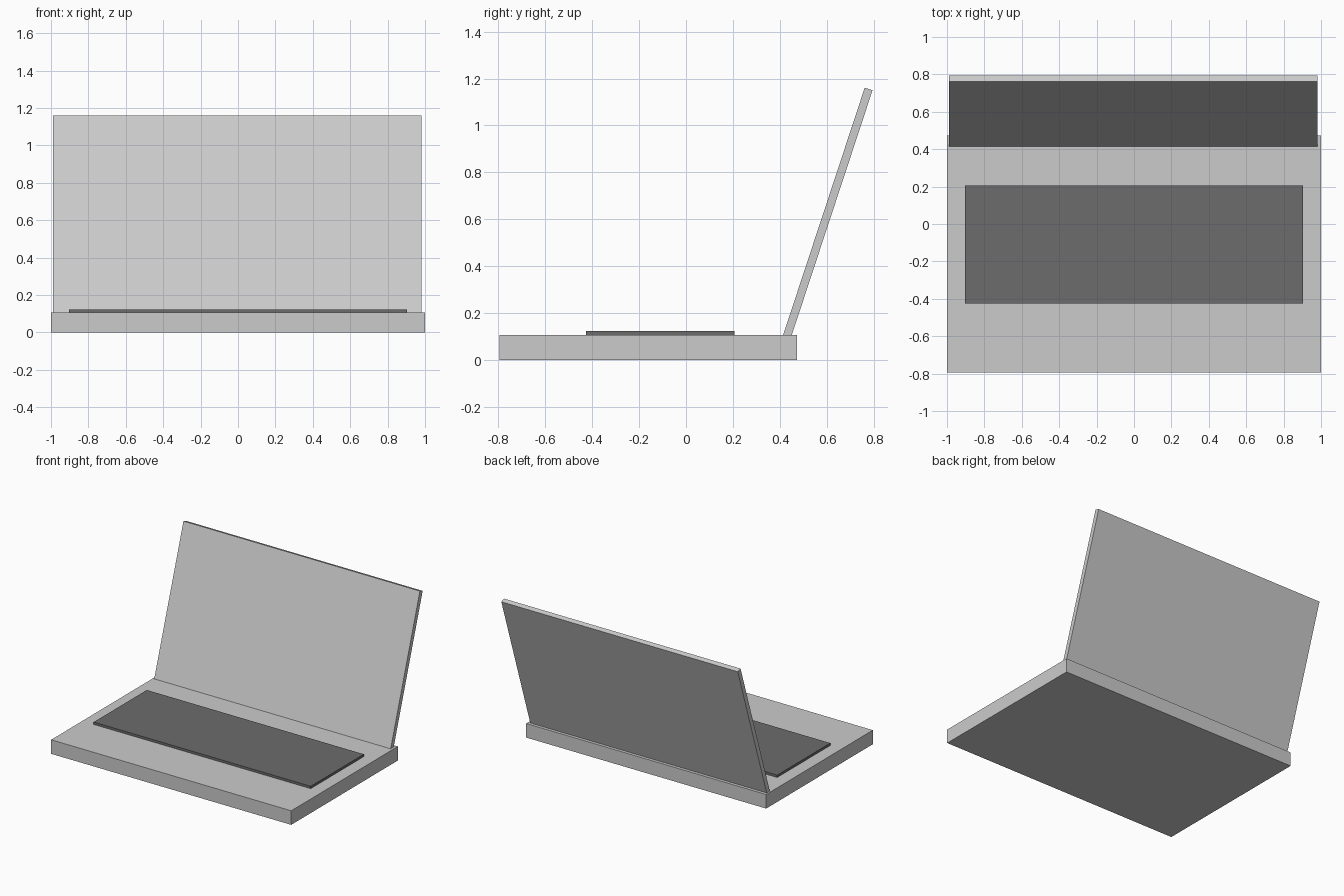
import bpy
from math import atan2, hypot, cos, sin

if "Cube" in bpy.data.objects:
    bpy.data.objects.remove(bpy.data.objects["Cube"])


def box(name, lo, hi):
    """Axis-aligned box between two corners."""
    bpy.ops.mesh.primitive_cube_add(
        size=1, location=[(a + b) / 2 for a, b in zip(lo, hi)])
    ob = bpy.context.object
    ob.name = name
    ob.scale = [b - a for a, b in zip(lo, hi)]
    return ob


BASE_TOP = 0.106

# Base slab and raised key area
box("base", (-1, -0.795, 0), (1, 0.474, BASE_TOP))
keys = box("keyboard", (-0.904, -0.426, BASE_TOP), (0.904, 0.206, 0.124))
dark = bpy.data.materials.new("dark_grey")
dark.diffuse_color = (0.15, 0.15, 0.15, 1)
dark.use_nodes = True
dark.node_tree.nodes["Principled BSDF"].inputs["Base Color"].default_value = dark.diffuse_color
keys.data.materials.append(dark)

# Screen panel leaning back, its foot sunk slightly into the base
foot, tip = (0.414, BASE_TOP), (0.762, 1.161)   # front face line in y, z
lean = atan2(tip[0] - foot[0], tip[1] - foot[1])
length, thick, sink = hypot(tip[0] - foot[0], tip[1] - foot[1]), 0.035, 0.03
along = (length - sink) / 2
screen = box("screen", (-0.988, 0, 0), (0.982, thick, length + sink))
screen.location = (-0.003,
                   foot[0] + along * sin(lean) + thick / 2 * cos(lean),
                   foot[1] + along * cos(lean) - thick / 2 * sin(lean))
screen.rotation_euler.x = -lean
